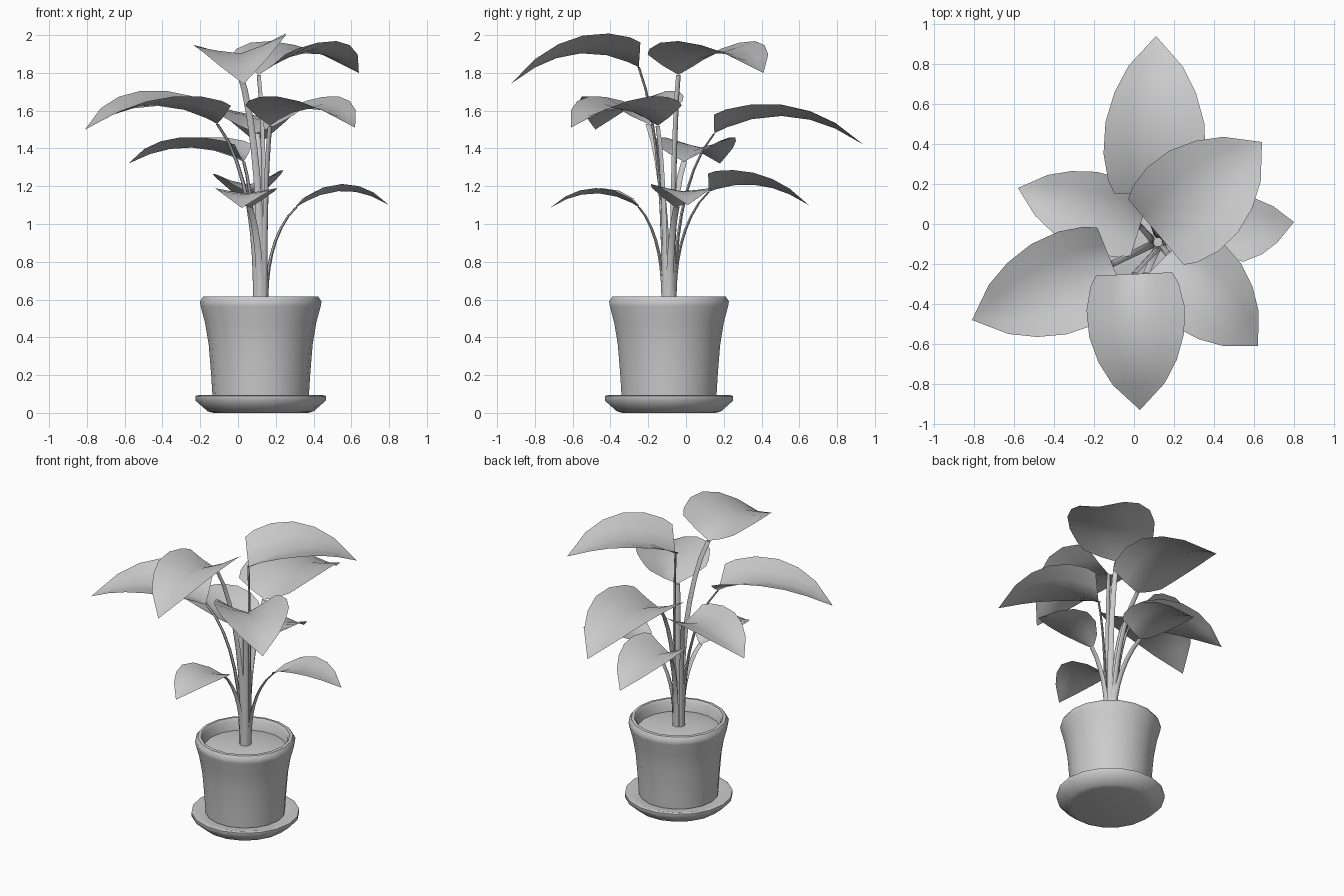
import bpy, bmesh, math
from mathutils import Vector

if "Cube" in bpy.data.objects:
    bpy.data.objects.remove(bpy.data.objects["Cube"])

CX, CY = 0.12, -0.09          # pot axis


def finish(name, bm, angle=50):
    bmesh.ops.remove_doubles(bm, verts=bm.verts, dist=0.0005)
    me = bpy.data.meshes.new(name)
    bm.to_mesh(me)
    bm.free()
    ob = bpy.data.objects.new(name, me)
    bpy.context.collection.objects.link(ob)
    bpy.context.view_layer.objects.active = ob
    ob.select_set(True)
    bpy.ops.object.shade_smooth_by_angle(angle=math.radians(angle))
    ob.select_set(False)
    return ob


def skin(bm, rows, closed=False):
    """Bridge equal-length rows of points with quads."""
    rows = [[bm.verts.new(p) for p in r] for r in rows]
    n = len(rows[0])
    for a, b in zip(rows, rows[1:]):
        for i in range(n if closed else n - 1):
            j = (i + 1) % n
            bm.faces.new((a[i], a[j], b[j], b[i]))


def lathe(name, profile, sides=18):
    bm = bmesh.new()
    rows = []
    for r, z in profile:
        rows.append([(CX + r * math.cos(2 * math.pi * i / sides),
                      CY + r * math.sin(2 * math.pi * i / sides), z) for i in range(sides)])
    skin(bm, rows, closed=True)
    return finish(name, bm)


BLUNT = [(0, .78), (.08, .9), (.25, 1), (.45, .97), (.64, .8), (.81, .53), (1, 0)]
NARROW = [(0, .12), (.08, .5), (.25, .9), (.45, 1), (.64, .85), (.81, .55), (1, 0)]


def leaf(name, base, tip, half, arch, vee, roll, outline):
    """Arched blade with both halves folded up from the midrib."""
    base, tip = Vector(base), Vector(tip)
    d = (tip - base).to_2d().normalized()
    side = Vector((d.y, -d.x, 0))
    bm = bmesh.new()
    rows = []
    for t, w in outline:
        mid = base.lerp(tip, t) + Vector((0, 0, arch * 4 * t * (1 - t)))
        rise = vee * w * (1 + 1.3 * (1 - t) ** 4)
        rows.append([mid + side * (half * w * u)
                     + Vector((0, 0, rise * abs(u) ** 1.2 + roll * w * u))
                     for u in (-1, -.5, 0, .5, 1)])
    skin(bm, rows)
    finish(name, bm, 80)


def stem(name, base, tip):
    """Flat-oval stalk curving outwards from the soil to the leaf base."""
    base, tip = Vector(base), Vector(tip)
    d = (tip - base).to_2d().normalized()
    out, side = Vector((d.x, d.y, 0)), Vector((d.y, -d.x, 0))
    start = Vector((CX, CY, 0.54)) + out * 0.03
    bm = bmesh.new()
    rows = []
    for k in range(9):
        t = k / 8
        p = start.lerp(base, t ** 2.5)
        p.z = start.z + (base.z - start.z) * (1 - (1 - t) ** 1.15)
        wide, thin = .021 - .005 * t, .011 - .004 * t
        rows.append([p + side * (wide * math.cos(a)) + out * (thin * math.sin(a))
                     for a in (math.pi * i / 3 for i in range(6))])
    skin(bm, rows, closed=True)
    finish(name, bm, 80)


# saucer, pot and soil
lathe("saucer", [(0, 0), (.25, 0), (.28, .008), (.345, .065), (.345, .09), (.325, .095),
                 (.27, .08), (0, .08)])
lathe("pot", [(0, .082), (.255, .085), (.262, .2), (.275, .36), (.295, .48), (.318, .565),
              (.322, .59), (.305, .615), (.285, .617), (.272, .6), (.262, .5), (0, .5)])
lathe("soil", [(.267, .535), (.2, .552), (.1, .562), (0, .565)])

# base, tip, half width, arch, fold, roll, outline
leaves = [
    ((.10, .15, 1.48), (.11, .94, 1.42), .255, .12, .055, 0, BLUNT),
    ((.11, -.04, 1.79), (.64, .41, 1.80), .275, .11, .06, 0, BLUNT),
    ((.31, -.05, 1.09), (.80, .01, 1.10), .165, .08, .025, .01, NARROW),
    ((.17, -.15, 1.52), (.62, -.61, 1.51), .235, .095, .06, 0, BLUNT),
    ((.00, -.25, 1.83), (.03, -.93, 1.74), .245, .115, .06, -.03, BLUNT),
    ((-.11, -.20, 1.53), (-.81, -.48, 1.50), .25, .11, .06, .015, BLUNT),
    ((.03, -.01, 1.33), (-.58, .18, 1.32), .20, .08, .05, 0, BLUNT),
    ((.06, -.25, 1.09), (.02, -.72, 1.085), .165, .075, .025, 0, NARROW),
    ((.05, .12, 1.17), (.06, .65, 1.10), .185, .07, .05, .01, BLUNT),
]
for i, spec in enumerate(leaves, 1):
    leaf(f"leaf_{i}", *spec)
    # stems lean towards their own leaf base, so they use the axis as origin
    b = Vector(spec[0])
    stem(f"stem_{i}", b, spec[1])
